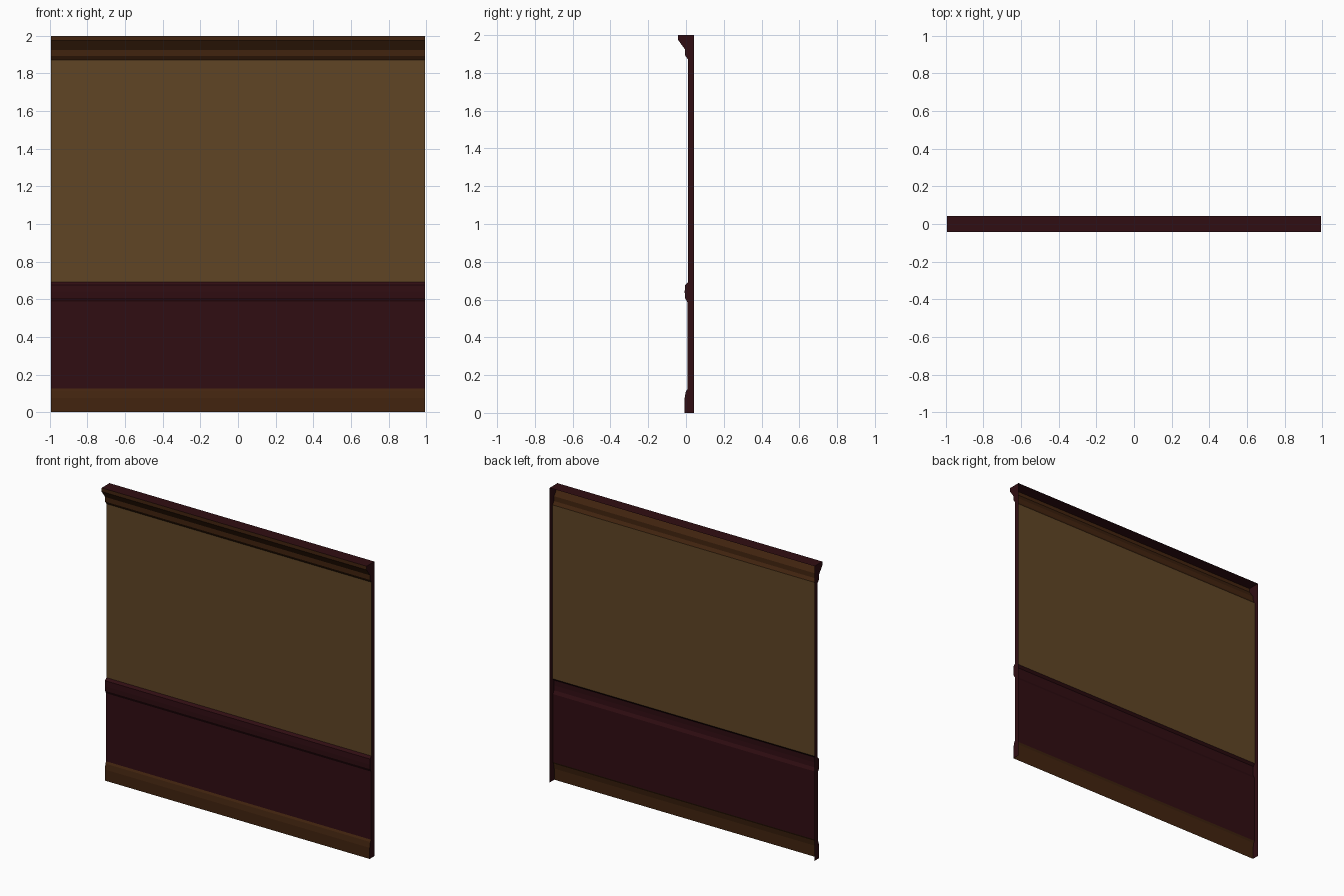
import bpy

if "Cube" in bpy.data.objects:
    bpy.data.objects.remove(bpy.data.objects["Cube"])

HALF = 0.995      # half width of the panel
BACK = 0.042      # plane of the open back


def material(name, rgb):
    m = bpy.data.materials.new(name)
    m.diffuse_color = (*rgb, 1)
    m.use_nodes = True
    m.node_tree.nodes["Principled BSDF"].inputs["Base Color"].default_value = m.diffuse_color
    return m


tan = material("tan_wallpaper", (0.117, 0.0595, 0.0185))
brown = material("brown_wood", (0.0545, 0.0176, 0.0048))
maroon = material("dark_maroon", (0.0296, 0.0040, 0.0060))


def strip(name, profile, mat, top=False):
    """Open-backed moulding: (y, z) profile swept along x, with maroon ends."""
    n = len(profile)
    pts = list(profile)
    pts += [(BACK, profile[-1][1]), (BACK, profile[0][1])]
    k = len(pts)
    verts = [(x, y, z) for x in (-HALF, HALF) for y, z in pts]
    # front faces, then optional top face, then the two ends
    faces = [(i, i + k, i + k + 1, i + 1) for i in range(n - 1)]
    slots = [0] * (n - 1)
    if top:
        faces.append((n - 1, n - 1 + k, n + k, n))
        slots.append(1)
    faces += [tuple(range(k)), tuple(reversed(range(k, 2 * k)))]
    slots += [1, 1]
    me = bpy.data.meshes.new(name)
    me.from_pydata(verts, [], faces)
    me.materials.append(mat)
    me.materials.append(maroon)
    for p, s in zip(me.polygons, slots):
        p.material_index = s
    me.update()
    ob = bpy.data.objects.new(name, me)
    bpy.context.collection.objects.link(ob)
    return ob


# Profiles run from bottom to top
strip("baseboard", [(-0.008, 0), (-0.008, 0.075), (-0.001, 0.112), (0.007, 0.125)], brown)
strip("lower_panel", [(0.007, 0.125), (0.007, 0.587)], maroon)
strip("chair_rail", [(0.007, 0.587), (-0.005, 0.608), (-0.007, 0.64),
                     (-0.005, 0.677), (0.010, 0.692)], maroon)
strip("upper_wallpaper", [(0.010, 0.692), (0.010, 1.872)], tan)
strip("crown_moulding", [(0.010, 1.872), (-0.005, 1.893), (-0.006, 1.925),
                         (-0.042, 1.975), (-0.042, 2.0)], brown, top=True)
